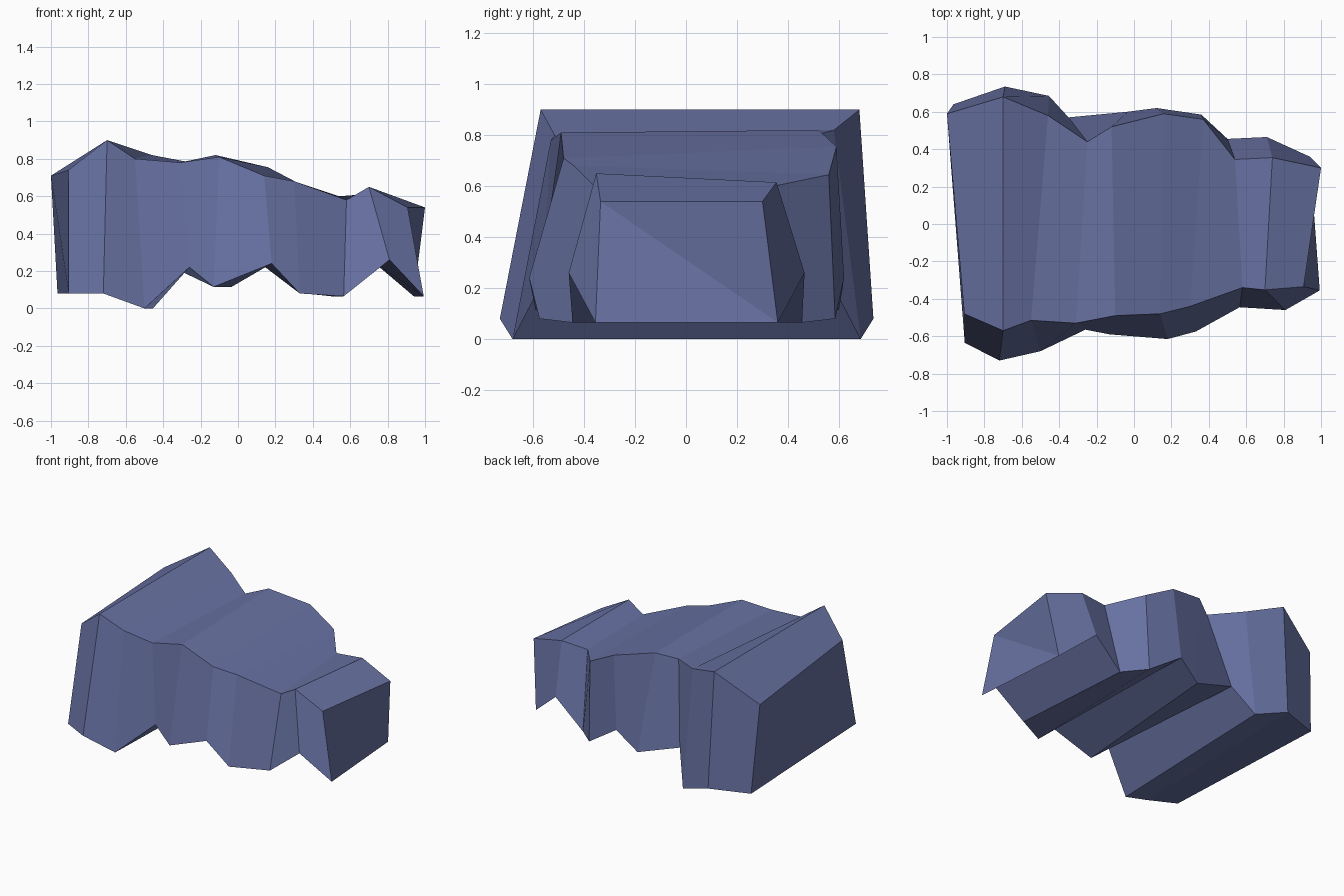
import bpy
import bmesh

if "Cube" in bpy.data.objects:
    bpy.data.objects.remove(bpy.data.objects["Cube"])

# Single slate-blue stone colour
stone = bpy.data.materials.new("slate_blue_stone")
stone.diffuse_color = (0.135, 0.165, 0.36, 1)
stone.use_nodes = True
stone.node_tree.nodes["Principled BSDF"].inputs["Base Color"].default_value = stone.diffuse_color

# Four long edges of the rock, running from the left end to the right end
front_bottom = [(-.905, -.635, .08), (-.72, -.73, .08), (-.50, -.68, 0), (-.26, -.565, .22),
                (-.13, -.59, .115), (.18, -.615, .24), (.33, -.575, .08), (.565, -.445, .065),
                (.81, -.46, .26), (.993, -.355, .065)]
front_top = [(-.907, -.48, .74), (-.70, -.57, .90), (-.55, -.515, .80), (-.31, -.53, .78),
             (-.10, -.49, .81), (.14, -.48, .71), (.30, -.44, .68), (.58, -.34, .58),
             (.70, -.352, .65), (.907, -.335, .54)]
back_top = [(-1, .59, .71), (-.70, .68, .90), (-.46, .58, .82), (-.25, .44, .78),
            (-.12, .52, .82), (.16, .59, .755), (.37, .56, .645), (.54, .345, .60),
            (.74, .355, .615), (1, .30, .54)]
back_bottom = [(-.965, .64, .08), (-.69, .735, .08), (-.455, .685, 0), (-.35, .57, .22),
               (-.035, .60, .115), (.12, .62, .24), (.36, .585, .08), (.50, .455, .065),
               (.71, .465, .26), (.94, .36, .065)]

# Skin the four edges into a closed lumpy block
bm = bmesh.new()
rails = [[bm.verts.new(p) for p in rail]
         for rail in (front_bottom, front_top, back_top, back_bottom)]
for a, b in zip(rails, rails[1:] + rails[:1]):
    for i in range(len(a) - 1):
        bm.faces.new((a[i], a[i + 1], b[i + 1], b[i]))

# End caps, folded along their diagonals
fb, ft, bt, bb = [rail[0] for rail in rails]
bm.faces.new((fb, ft, bt))
bm.faces.new((fb, bt, bb))
fb, ft, bt, bb = [rail[-1] for rail in rails]
bm.faces.new((ft, fb, bb))
bm.faces.new((ft, bb, bt))
bmesh.ops.recalc_face_normals(bm, faces=bm.faces)

mesh = bpy.data.meshes.new("rock")
bm.to_mesh(mesh)
bm.free()
mesh.materials.append(stone)
rock = bpy.data.objects.new("rock", mesh)
bpy.context.collection.objects.link(rock)
